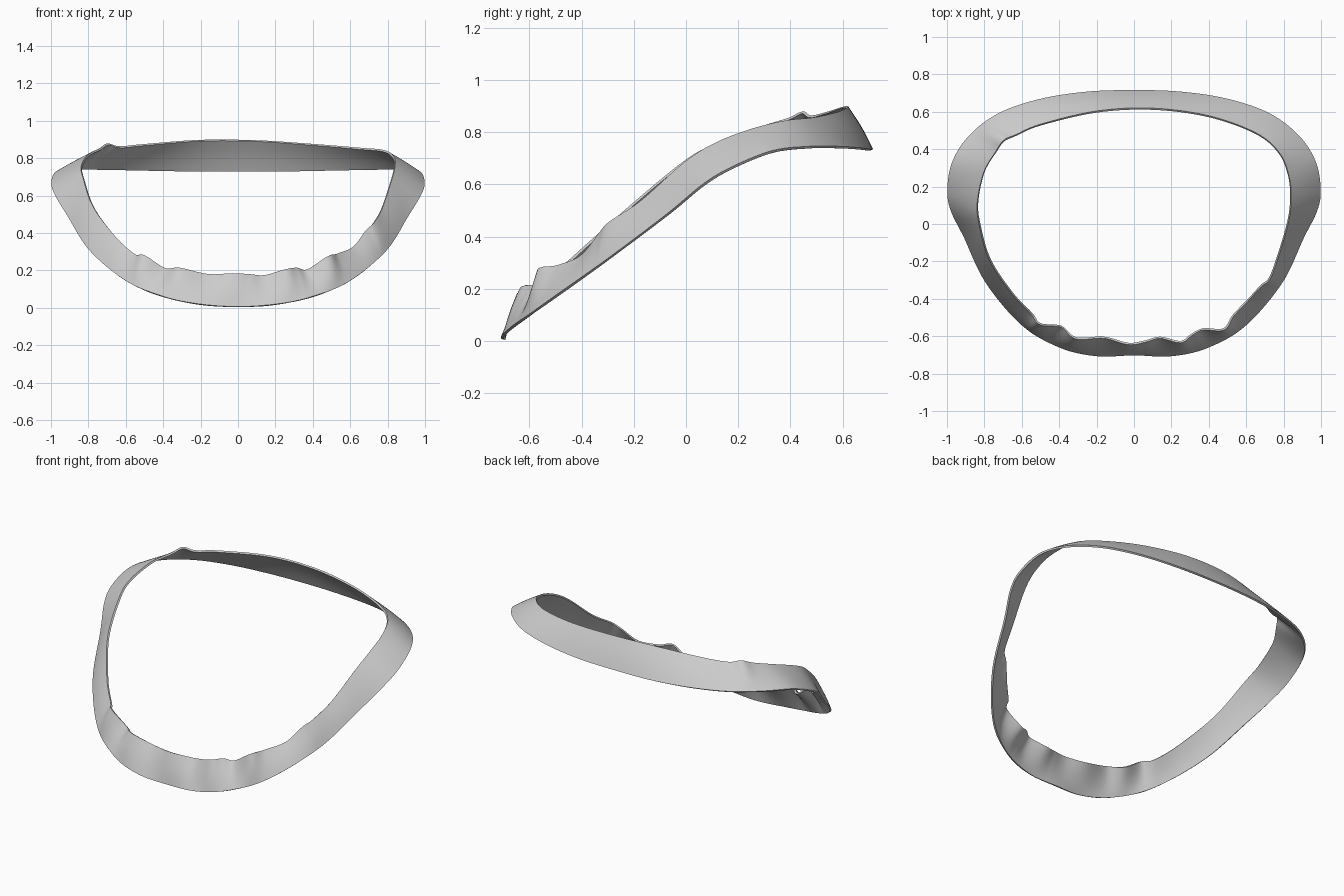
import bpy, bmesh, math
from mathutils import Vector

if "Cube" in bpy.data.objects:
    bpy.data.objects.remove(bpy.data.objects["Cube"])

# Outer (lower) edge, right half from front to back
outer_half = [(0, -.697, .006), (.2, -.702, .018), (.4, -.655, .06), (.6, -.535, .145),
              (.79, -.31, .305), (.905, -.07, .485), (.975, .07, .60), (.995, .18, .665),
              (.97, .33, .725), (.88, .47, .742), (.72, .59, .742), (.5, .665, .737),
              (.25, .703, .732), (0, .711, .732)]
outer_pts = outer_half + [(-x, y, z) for x, y, z in outer_half[-2:0:-1]]

# Inner (upper) edge with its soft folds, anticlockwise from the front
inner_pts = [(-.03, -.64, .183), (.06, -.627, .178), (.14, -.607, .172), (.25, -.63, .203),
             (.31, -.59, .212), (.37, -.562, .203), (.48, -.562, .275), (.53, -.49, .288),
             (.615, -.40, .325), (.68, -.33, .41), (.725, -.29, .455), (.77, -.17, .535),
             (.82, 0, .685), (.837, .12, .758), (.828, .25, .808), (.775, .38, .84),
             (.65, .485, .852), (.4, .575, .873), (.1, .615, .893), (-.2, .60, .895),
             (-.5, .53, .872), (-.63, .475, .86), (-.695, .445, .875), (-.735, .39, .85),
             (-.8, .28, .815), (-.835, .12, .755), (-.825, 0, .69), (-.77, -.19, .535),
             (-.65, -.37, .375), (-.55, -.475, .285), (-.5, -.535, .28), (-.39, -.548, .21),
             (-.31, -.61, .212), (-.16, -.607, .178)]


def smooth_loop(points, steps):
    """Closed Catmull-Rom curve through the points."""
    p = [Vector(q) for q in points]
    n, out = len(p), []
    for i in range(n):
        a, b, c, d = p[i - 1], p[i], p[(i + 1) % n], p[(i + 2) % n]
        for s in range(steps):
            t = s / steps
            out.append(.5 * (2 * b + (c - a) * t + (2 * a - 5 * b + 4 * c - d) * t * t
                             + (3 * b - a - 3 * c + d) * t ** 3))
    return out


def angle(v):
    return math.atan2(v.x, -v.y) % math.tau


outer = sorted(smooth_loop(outer_pts, 24), key=angle)


def outer_at(a):
    """Point of the outer edge lying in direction a."""
    i = next((k for k, v in enumerate(outer) if angle(v) > a), 0)
    p, q = outer[i - 1], outer[i]
    span = (angle(q) - angle(p)) % math.tau
    return p.lerp(q, ((a - angle(p)) % math.tau) / span)


# Band surface between the two edges
bm = bmesh.new()
ROWS = 8
columns = []
for v in smooth_loop(inner_pts, 8):
    o = outer_at(angle(v))
    side = Vector((o.x, o.y, 0)).normalized()
    col = []
    for r in range(ROWS + 1):
        t = r / ROWS
        bulge = side * .006 * math.sin(math.pi * t)
        col.append(bm.verts.new(o.lerp(v, t) + bulge))
    columns.append(col)
for i, a in enumerate(columns):
    b = columns[(i + 1) % len(columns)]
    for r in range(ROWS):
        bm.faces.new((a[r], b[r], b[r + 1], a[r + 1]))
bmesh.ops.recalc_face_normals(bm, faces=bm.faces)
mesh = bpy.data.meshes.new("collar_band")
bm.to_mesh(mesh)
bm.free()
band = bpy.data.objects.new("collar_band", mesh)
bpy.context.collection.objects.link(band)

# Thin cloth thickness
solid = band.modifiers.new("thickness", 'SOLIDIFY')
solid.thickness = .011
solid.offset = 0
bpy.context.view_layer.objects.active = band
band.select_set(True)
bpy.ops.object.modifier_apply(modifier=solid.name)
bpy.ops.object.shade_smooth_by_angle(angle=math.radians(40))
